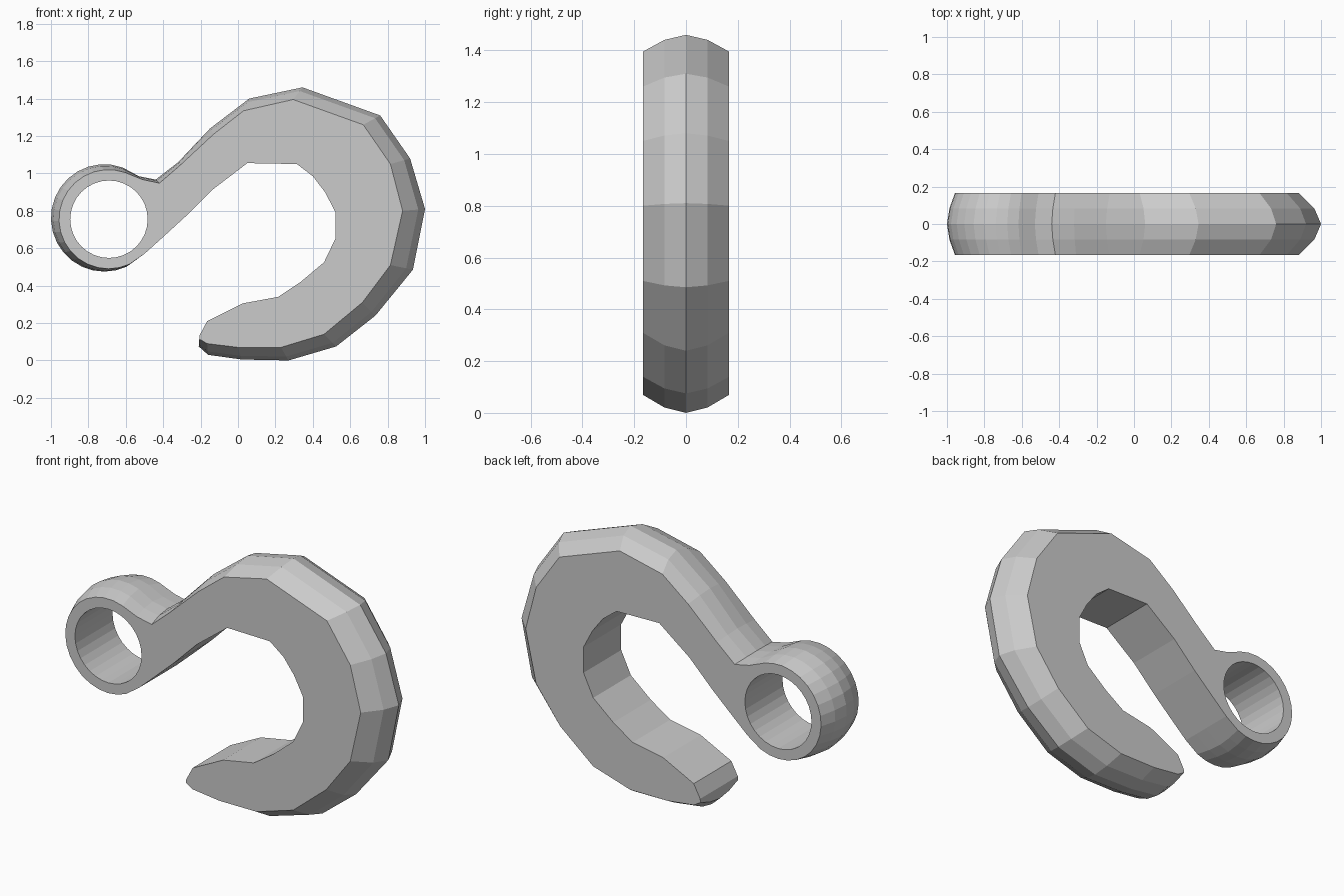
import bpy, bmesh
from math import cos, sin, pi, radians

if "Cube" in bpy.data.objects:
    bpy.data.objects.remove(bpy.data.objects["Cube"])

HALF = 0.167

# Back of the hook, shank to tip: ridge (x, z) and matching flat-face edge (x, z)
back = [((-.53, .985), (-.51, .967)), ((-.44, .967), (-.42, .948)),
        ((-.32, 1.06), (-.31, 1.043)), ((-.15, 1.24), (-.13, 1.21)),
        ((.06, 1.40), (.03, 1.335)), ((.345, 1.46), (.295, 1.395)),
        ((.76, 1.31), (.67, 1.26)), ((.92, 1.08), (.815, 1.05)),
        ((1.0, .81), (.88, .80)), ((.935, .485), (.815, .51)),
        ((.735, .24), (.665, .31)), ((.525, .075), (.46, .14)),
        ((.27, 0), (.23, .07)), ((.02, .005), (0, .07)),
        ((-.16, .03), (-.165, .09)), ((-.21, .075), (-.207, .115))]

# Throat of the hook, tip back to the eye (straight walls)
throat = [(-.205, .135), (-.165, .21), (.025, .305), (.215, .34), (.335, .42),
          (.46, .525), (.52, .65), (.52, .795), (.465, .90), (.40, .985),
          (.315, 1.05), (.05, 1.055), (-.14, .91), (-.28, .77),
          (-.40, .66), (-.50, .57)]

# Rounded outside of the eye
eye = []
for i in range(19):
    a = radians(-65 - 225 * i / 18)
    eye.append(((-.715 + .285 * cos(a), .762 + .287 * sin(a)),
                (-.692 + .265 * cos(a), .755 + .265 * sin(a))))

outline = back + [(p, p) for p in throat] + eye
hole = [(-.69 + .207 * cos(2 * pi * i / 32), .755 + .207 * sin(2 * pi * i / 32))
        for i in range(32)]

bm = bmesh.new()


def add_loop(points, y):
    return [bm.verts.new((x, y, z)) for x, z in points]


def bridge(a, b):
    n = len(a)
    for i in range(n):
        j = (i + 1) % n
        bm.faces.new((a[i], a[j], b[j], b[i]))


def loop_edges(loop):
    return [bm.edges.get((loop[i - 1], loop[i])) for i in range(len(loop))]


# Bulged outer wall in five levels
rings = []
for y, t in ((-HALF, 1), (-HALF / 2, .3), (0, 0), (HALF / 2, .3), (HALF, 1)):
    rings.append(add_loop([(m[0] + (f[0] - m[0]) * t, m[1] + (f[1] - m[1]) * t)
                           for m, f in outline], y))
for a, b in zip(rings, rings[1:]):
    bridge(a, b)

# Eye hole
h_front, h_back = add_loop(hole, -HALF), add_loop(hole, HALF)
bridge(h_front, h_back)

# Flat front and back faces
for ring, h in ((rings[0], h_front), (rings[-1], h_back)):
    bmesh.ops.triangle_fill(bm, use_beauty=True, use_dissolve=False,
                            edges=loop_edges(ring) + loop_edges(h))

bmesh.ops.recalc_face_normals(bm, faces=bm.faces[:])
mesh = bpy.data.meshes.new("hook")
bm.to_mesh(mesh)
bm.free()
bpy.context.collection.objects.link(bpy.data.objects.new("hook", mesh))
